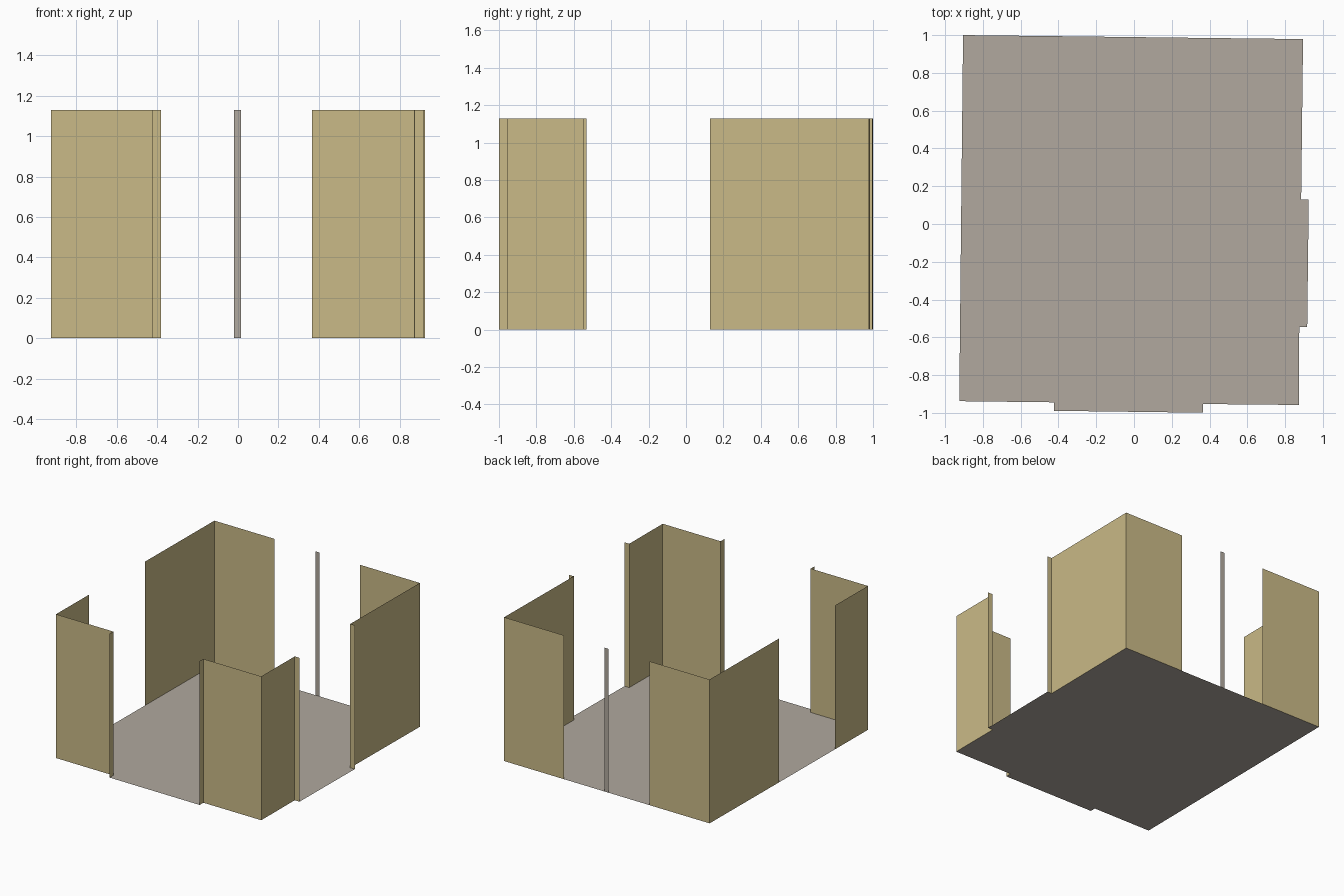
import bpy

if "Cube" in bpy.data.objects:
    bpy.data.objects.remove(bpy.data.objects["Cube"])

HEIGHT = 1.13


def srgb(r, g, b):
    def lin(c):
        c /= 255
        return c / 12.92 if c <= 0.04045 else ((c + 0.055) / 1.055) ** 2.4
    return (lin(r), lin(g), lin(b), 1)


def material(name, colour):
    m = bpy.data.materials.new(name)
    m.diffuse_color = colour
    m.use_nodes = True
    m.node_tree.nodes["Principled BSDF"].inputs["Base Color"].default_value = m.diffuse_color
    return m


def add_mesh(name, verts, faces, mat):
    me = bpy.data.meshes.new(name)
    me.from_pydata(verts, [], faces)
    me.materials.append(mat)
    bpy.context.collection.objects.link(bpy.data.objects.new(name, me))


def wall(name, path, mat):
    """Raise a thin upright sheet along a plan path."""
    n = len(path)
    verts = [(x, y, z) for z in (0, HEIGHT) for x, y in path]
    faces = [(i, i + 1, n + i + 1, n + i) for i in range(n - 1)]
    add_mesh(name, verts, faces, mat)


tan = material("tan_wall", srgb(202, 186, 135))
stone = material("warm_grey", srgb(177, 169, 159))

# Wall runs in plan, counter-clockwise; short end segments are door jambs
front_right = [(0.366, -0.999), (0.366, -0.953), (0.873, -0.958),
               (0.875, -0.546), (0.917, -0.546)]
back_right = [(0.925, 0.129), (0.885, 0.129), (0.895, 0.979), (0.372, 0.985)]
back_left = [(-0.38, 0.994), (-0.905, 1.0), (-0.914, 0.15)]
front_left = [(-0.921, -0.532), (-0.925, -0.938), (-0.423, -0.944),
              (-0.423, -0.989)]

wall("front_right_wall", front_right, tan)
wall("back_right_wall", back_right, tan)
wall("back_left_wall", back_left, tan)
wall("front_left_wall", front_left, tan)

# Slim post in the middle of the back opening
wall("back_window_post", [(0.014, 0.989), (-0.021, 0.99)], stone)

# Floor fills the outline traced by all the walls
outline = front_right + back_right + back_left + front_left
add_mesh("floor", [(x, y, 0) for x, y in outline],
         [tuple(range(len(outline)))], stone)
